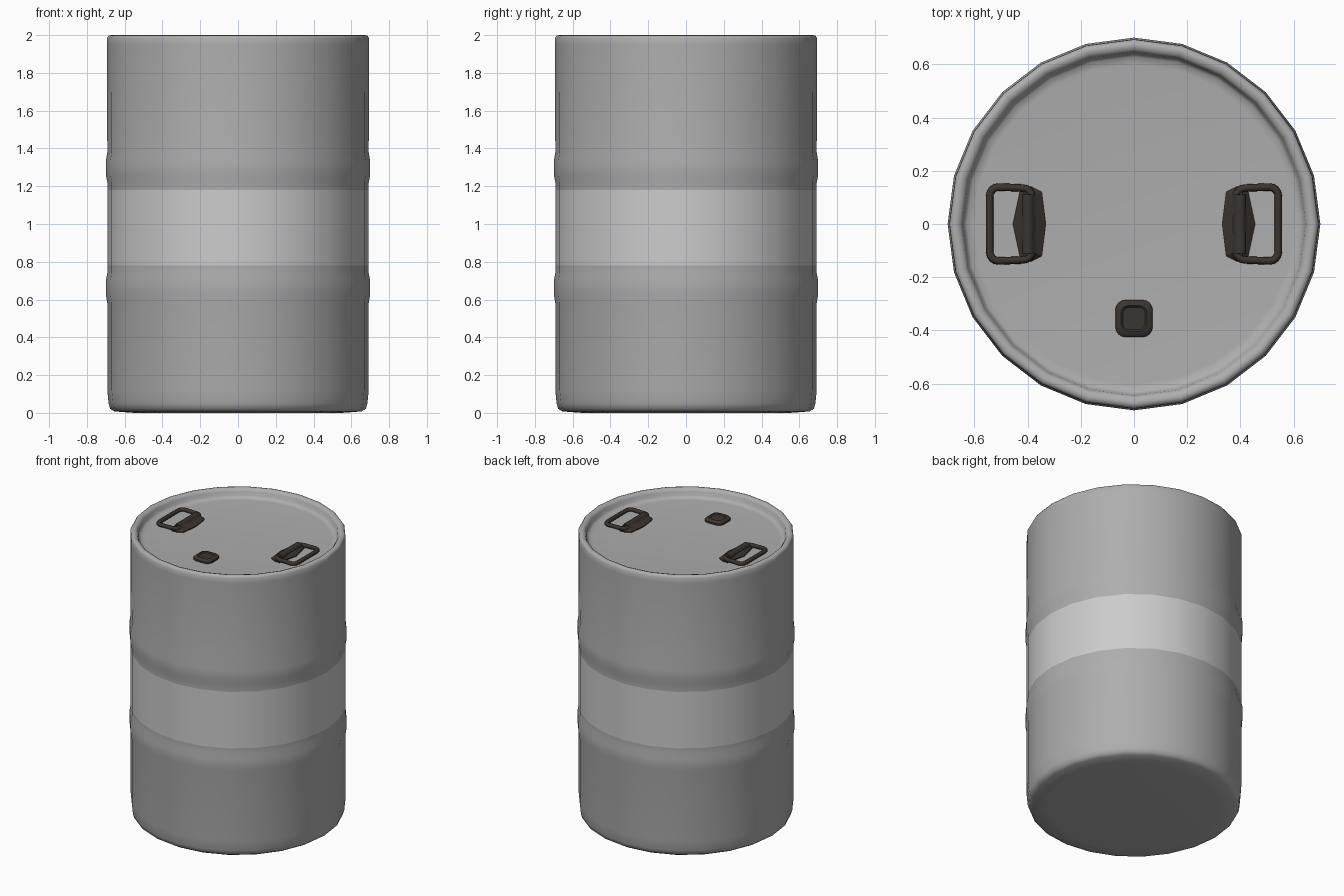
import bpy, bmesh, math
from mathutils import Vector, Matrix

if "Cube" in bpy.data.objects:
    bpy.data.objects.remove(bpy.data.objects["Cube"])

SIDES = 24
LID_Z = 1.94


def material(name, rgb):
    m = bpy.data.materials.new(name)
    m.diffuse_color = (*rgb, 1)
    m.use_nodes = True
    m.node_tree.nodes["Principled BSDF"].inputs["Base Color"].default_value = m.diffuse_color
    return m


PAINT = material("grey_paint", (0.42, 0.42, 0.42))
LIGHT = material("light_band", (0.6, 0.6, 0.6))
DARK = material("dark_metal", (0.045, 0.035, 0.03))


def finish(name, bm, mats, angle=40):
    bmesh.ops.recalc_face_normals(bm, faces=bm.faces)
    me = bpy.data.meshes.new(name)
    bm.to_mesh(me)
    bm.free()
    ob = bpy.data.objects.new(name, me)
    bpy.context.collection.objects.link(ob)
    for m in mats:
        me.materials.append(m)
    bpy.ops.object.select_all(action='DESELECT')
    ob.select_set(True)
    bpy.context.view_layer.objects.active = ob
    bpy.ops.object.shade_smooth_by_angle(angle=math.radians(angle))
    return ob


def loft(bm, rings, cap=True, closed=False):
    """Bridge successive vertex rings with quads."""
    rings = [[bm.verts.new(p) for p in ring] for ring in rings]
    pairs = list(zip(rings, rings[1:])) + ([(rings[-1], rings[0])] if closed else [])
    for a, b in pairs:
        n = len(a)
        for i in range(n):
            j = (i + 1) % n
            bm.faces.new((a[i], a[j], b[j], b[i]))
    if cap and not closed:
        bm.faces.new(rings[0])
        bm.faces.new(rings[-1])


def rounded_rect(w, h, r, z, steps=4):
    """Outline centred on the origin, w and h are half sizes."""
    pts = []
    for k, (sx, sy) in enumerate(((1, 1), (-1, 1), (-1, -1), (1, -1))):
        for s in range(steps + 1):
            a = math.pi / 2 * (k + s / steps)
            pts.append(Vector((sx * (w - r) + r * math.cos(a),
                               sy * (h - r) + r * math.sin(a), z)))
    return pts


# Barrel shell: lathe profile from base, over two soft hoops, to the recessed lid
profile = [(0.55, 0.0), (0.655, 0.008), (0.677, 0.022), (0.685, 0.05), (0.692, 0.12),
           (0.692, 0.58), (0.700, 0.63), (0.700, 0.70), (0.692, 0.74), (0.692, 0.78),
           (0.692, 1.18), (0.692, 1.22), (0.700, 1.26), (0.700, 1.33), (0.692, 1.38),
           (0.694, 1.95), (0.693, 1.985), (0.685, 1.997), (0.672, 2.0), (0.655, 1.995),
           (0.645, 1.98), (0.640, 1.955), (0.628, 1.943), (0.60, LID_Z)]
bm = bmesh.new()
loft(bm, [[(r * math.cos(2 * math.pi * i / SIDES), r * math.sin(2 * math.pi * i / SIDES), z)
           for i in range(SIDES)] for r, z in profile])
for f in bm.faces:
    f.material_index = int(0.9 < f.calc_center_median().z < 1.1)
finish("barrel_shell", bm, [PAINT, LIGHT], 50)

# Filler cap: stacked rounded squares with a dished centre
bm = bmesh.new()
loft(bm, [rounded_rect(w, w, w * 0.55, z) for w, z in
          ((0.07, 0), (0.07, 0.012), (0.06, 0.022), (0.048, 0.024), (0.042, 0.018))])
bm.transform(Matrix.Translation((0, -0.355, LID_Z)))
finish("filler_cap", bm, [DARK])

# Carry handles: bracket plate, hinge sleeve and tube loop, repeated by half turn
for name, turn in (("right", 0), ("left", math.pi)):
    spin = Matrix.Rotation(turn, 4, 'Z')

    # bracket: tapered plate rising into a low ridge
    outline = [(0.455, 0), (0.425, 0.14), (0.385, 0.14), (0.345, 0.12),
               (0.33, 0), (0.345, -0.12), (0.385, -0.14), (0.425, -0.14)]
    bm = bmesh.new()
    loft(bm, [[(0.395 + (x - 0.395) * s, y * t, z) for x, y in outline]
              for s, t, z in ((1, 1, LID_Z - 0.005), (1, 1, LID_Z + 0.006),
                              (0.4, 0.88, LID_Z + 0.028))])
    bm.transform(spin)
    finish(name + "_handle_bracket", bm, [DARK], 30)

    # sleeve wrapping the inner bar of the loop
    bm = bmesh.new()
    bmesh.ops.create_cone(bm, cap_ends=True, segments=10, radius1=0.024,
                          radius2=0.024, depth=0.22)
    bm.transform(spin @ Matrix.Translation((0.398, 0, LID_Z + 0.022))
                 @ Matrix.Rotation(math.pi / 2, 4, 'X'))
    finish(name + "_handle_sleeve", bm, [DARK])

    # loop: round tube swept around a rounded rectangle, slightly tapered
    path = rounded_rect(0.08, 0.137, 0.035, 0)
    n = len(path)
    rings = []
    for i, p in enumerate(path):
        tangent = (path[(i + 1) % n] - path[i - 1]).normalized()
        out = Vector((tangent.y, -tangent.x, 0))
        ring = []
        for k in range(8):
            a = 2 * math.pi * k / 8
            q = p + 0.014 * (out * math.cos(a) + Vector((0, 0, math.sin(a))))
            q.y *= 1 + 0.3 * q.x
            ring.append(q + Vector((0.462, 0, LID_Z + 0.02)))
        rings.append(ring)
    bm = bmesh.new()
    loft(bm, rings, closed=True)
    bm.transform(spin)
    finish(name + "_handle_loop", bm, [DARK], 60)
